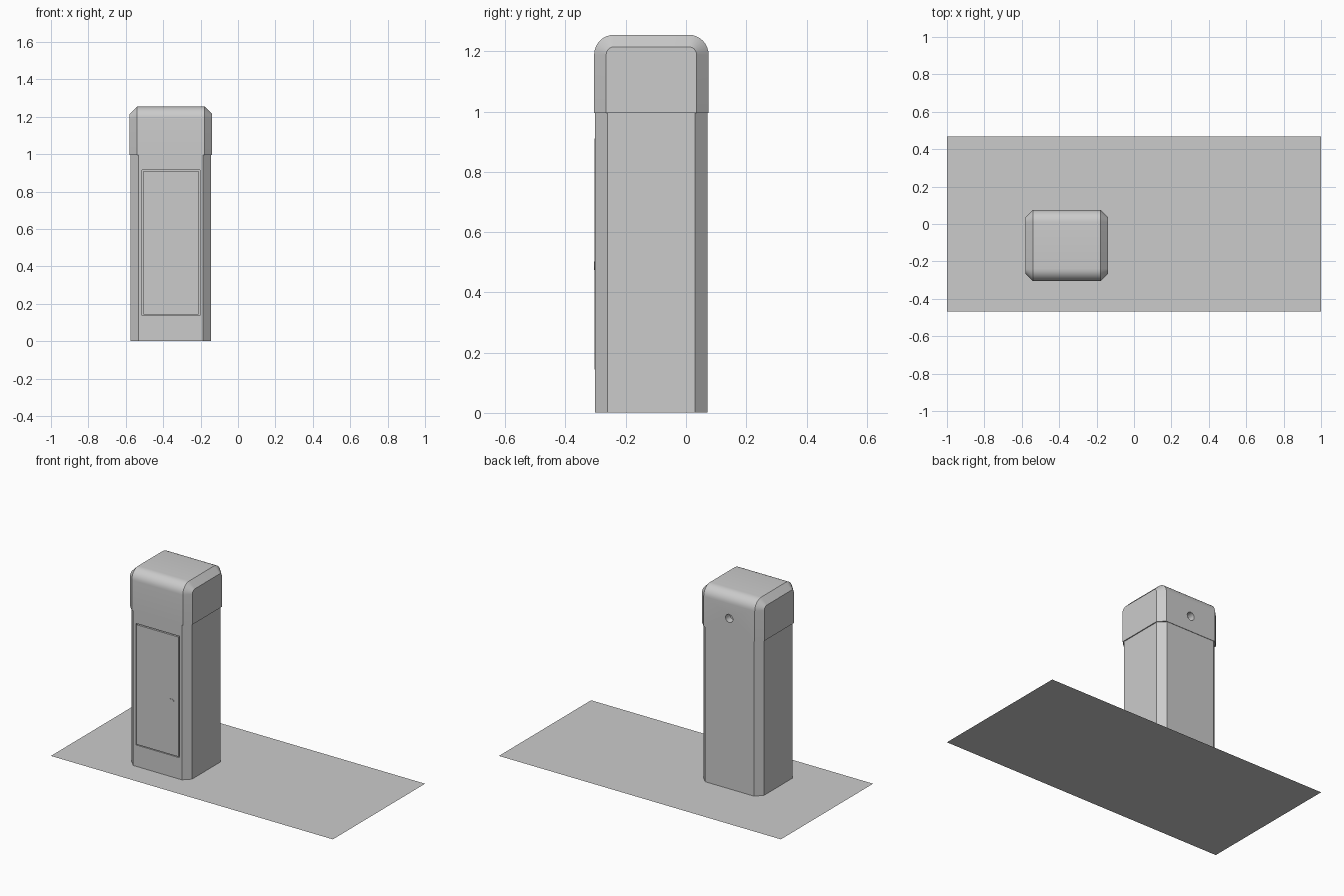
import bpy, bmesh, math
from mathutils import Matrix, Vector

if "Cube" in bpy.data.objects:
    bpy.data.objects.remove(bpy.data.objects["Cube"], do_unlink=True)

grey = bpy.data.materials.new("plain grey")
grey.use_nodes = True
COLOUR = (0.6, 0.6, 0.6, 1)
grey.diffuse_color = COLOUR
grey.node_tree.nodes["Principled BSDF"].inputs["Base Color"].default_value = COLOUR

CX, CY = -0.359, -0.115      # centre of the tower


def finish(name, bm):
    bmesh.ops.recalc_face_normals(bm, faces=bm.faces)
    mesh = bpy.data.meshes.new(name)
    bm.to_mesh(mesh)
    bm.free()
    obj = bpy.data.objects.new(name, mesh)
    bpy.context.collection.objects.link(obj)
    mesh.materials.append(grey)
    return obj


def loft(name, rings):
    """Skin closed rings of equal length and cap both ends."""
    bm = bmesh.new()
    loops = [[bm.verts.new(p) for p in ring] for ring in rings]
    for a, b in zip(loops, loops[1:]):
        for i in range(len(a)):
            j = (i + 1) % len(a)
            bm.faces.new((a[i], a[j], b[j], b[i]))
    bm.faces.new(loops[0])
    bm.faces.new(loops[-1])
    return finish(name, bm)


def box(name, lo, hi):
    bm = bmesh.new()
    lo, hi = Vector(lo), Vector(hi)
    size = Matrix.Diagonal((*(hi - lo), 1))
    bmesh.ops.create_cube(bm, size=1, matrix=Matrix.Translation((lo + hi) / 2) @ size)
    return finish(name, bm)


def disc(name, centre, rx, rz, depth):
    """Short elliptical cylinder lying along y."""
    bm = bmesh.new()
    place = (Matrix.Translation(centre) @ Matrix.Diagonal((rx, 1, rz, 1))
             @ Matrix.Rotation(math.pi / 2, 4, "X"))
    bmesh.ops.create_cone(bm, cap_ends=True, segments=24, radius1=1, radius2=1,
                          depth=depth, matrix=place)
    return finish(name, bm)


def activate(obj):
    bpy.ops.object.select_all(action="DESELECT")
    obj.select_set(True)
    bpy.context.view_layer.objects.active = obj


def cut(obj, cutter):
    mod = obj.modifiers.new("cut", "BOOLEAN")
    mod.operation, mod.solver, mod.object = "DIFFERENCE", "EXACT", cutter
    activate(obj)
    bpy.ops.object.modifier_apply(modifier=mod.name)
    bpy.data.objects.remove(cutter, do_unlink=True)


def smooth(obj):
    activate(obj)
    bpy.ops.object.shade_smooth_by_angle(angle=math.radians(30))


# Flat base sheet
bm = bmesh.new()
bmesh.ops.create_grid(bm, x_segments=1, y_segments=1, size=1,
                      matrix=Matrix.Diagonal((1, 0.467, 1, 1)))
finish("base_sheet", bm)

# Tower body with chamfered upright corners
hx, hy, c = 0.215, 0.187, 0.042
octagon = [(hx, hy - c), (hx - c, hy), (c - hx, hy), (-hx, hy - c),
           (-hx, c - hy), (c - hx, -hy), (hx - c, -hy), (hx, c - hy)]
body = loft("tower_body", [[(CX + x, CY + y, z) for x, y in octagon]
                           for z in (0.001, 1.0)])
front = CY - hy

# Door set into the front with a narrow gap round it
x0, x1, z0, z1, gap = -0.512, -0.204, 0.138, 0.917, 0.006
cut(body, box("door_cutter", (x0, front - 0.05, z0), (x1, front + 0.012, z1)))
box("door", (x0 + gap, front - 0.002, z0 + gap), (x1 - gap, front + 0.012, z1 - gap))
disc("door_lock", (-0.259, front - 0.001, 0.488), 0.018, 0.014, 0.006)


# Head: rounded over front and back, chamfered at both sides
def arch(x, inset):
    half, top, r, low = 0.19 - inset, 1.255 - inset, 0.066 - inset, 0.995
    ring = [(x, CY + half, low)]
    for side, start in ((1, 0), (-1, 90)):
        for i in range(9):
            a = math.radians(start + i * 90 / 8)
            ring.append((x, CY + side * (half - r) + r * math.cos(a),
                         top - r + r * math.sin(a)))
    ring.append((x, CY - half, low))
    return ring


w, ch = 0.221, 0.04
head = loft("tower_head", [arch(CX - w, ch), arch(CX - w + ch, 0),
                           arch(CX + w - ch, 0), arch(CX + w, ch)])

# Round opening in the back of the head
cut(head, disc("opening_cutter", (CX, CY + 0.19, 1.095), 0.026, 0.026, 0.09))
smooth(head)
